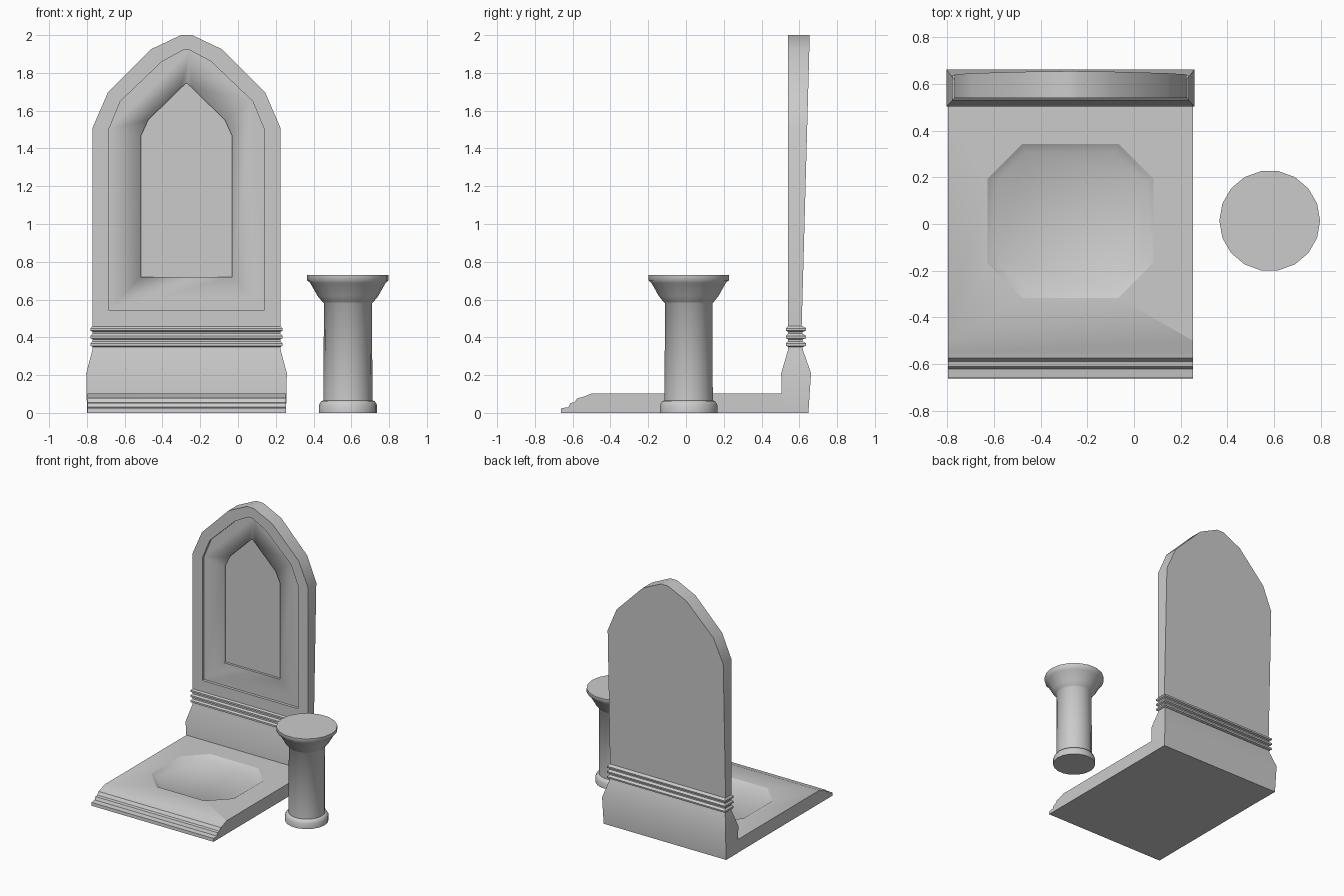
import bpy, bmesh, math

if "Cube" in bpy.data.objects:
    bpy.data.objects.remove(bpy.data.objects["Cube"])

CX = -0.2725  # symmetry plane of the seat slab and back


def finish(bm, name, angle=40):
    bmesh.ops.remove_doubles(bm, verts=bm.verts, dist=1e-5)
    bmesh.ops.recalc_face_normals(bm, faces=bm.faces)
    me = bpy.data.meshes.new(name)
    bm.to_mesh(me)
    bm.free()
    ob = bpy.data.objects.new(name, me)
    bpy.context.collection.objects.link(ob)
    bpy.ops.object.select_all(action='DESELECT')
    ob.select_set(True)
    bpy.context.view_layer.objects.active = ob
    bpy.ops.object.shade_smooth_by_angle(angle=math.radians(angle))
    return ob


def loft(bm, rings):
    """Skin equal-length closed rings and cap both ends."""
    loops = [[bm.verts.new(p) for p in r] for r in rings]
    for a, b in zip(loops, loops[1:]):
        for i in range(len(a)):
            j = (i + 1) % len(a)
            bm.faces.new((a[i], a[j], b[j], b[i]))
    bm.faces.new(loops[0])
    bm.faces.new(loops[-1])


def arch(half):
    """Closed arch outline (x, z) mirrored from its right half."""
    return [(CX + x, z) for x, z in half] + [(CX - x, z) for x, z in reversed(half)]


def carve(target, bm, name):
    cutter = finish(bm, name)
    cutter.hide_render = True
    cutter.hide_viewport = False
    mod = target.modifiers.new("recess", 'BOOLEAN')
    mod.object = cutter
    mod.solver = 'EXACT'
    bpy.context.view_layer.objects.active = target
    bpy.ops.object.modifier_apply(modifier=mod.name)
    bpy.data.objects.remove(cutter)


# Floor slab with stepped front edge
step = [(-0.662, 0), (-0.66, 0.025), (-0.622, 0.03), (-0.612, 0.052), (-0.59, 0.056),
        (-0.575, 0.078), (-0.55, 0.083), (-0.5, 0.103), (0.55, 0.103), (0.55, 0)]
bm = bmesh.new()
loft(bm, [[(x, y, z) for y, z in step] for x in (-0.798, 0.253)])
slab = finish(bm, "floor_slab", 35)

# Octagonal recess with sloping rim
def octagon(grow, z):
    a, b, c, d = 0.32 + grow, 0.295 + grow, 0.19 + grow * 0.42, 0.165 + grow * 0.42
    pts = [(a, d), (c, b), (-c, b), (-a, d), (-a, -d), (-c, -b), (c, -b), (a, -d)]
    return [(CX + x, 0.013 + y, z) for x, y in pts]

bm = bmesh.new()
loft(bm, [octagon(0, 0.08), octagon(0.036, 0.103), octagon(0.036, 0.15)])
carve(slab, bm, "octagon_cutter")

# Plinth and three mouldings under the back: (half width, front y, back y, z)
sections = [(0.527, 0.508, 0.648, 0), (0.531, 0.504, 0.662, 0.21), (0.499, 0.539, 0.62, 0.33),
            (0.497, 0.541, 0.616, 0.35)]
for z in (0.361, 0.401, 0.441):
    sections += [(0.497, 0.541, 0.618, z - 0.012), (0.508, 0.53, 0.634, z - 0.006),
                 (0.508, 0.53, 0.636, z + 0.007), (0.497, 0.541, 0.618, z + 0.018)]
bm = bmesh.new()
loft(bm, [[(CX - w, f, z), (CX + w, f, z), (CX + w, b, z), (CX - w, b, z)]
          for w, f, b, z in sections])
finish(bm, "back_plinth", 35)

# Arched back, thickening towards the top
outer = arch([(0.497, 0.44), (0.497, 1.51), (0.417, 1.695), (0.188, 1.925), (0.03, 2.0)])
bm = bmesh.new()
loft(bm, [[(x, 0.54, z) for x, z in outer],
          [(x, 0.612 + 0.043 * (z - 0.44) / 1.56, z) for x, z in outer]])
back = finish(bm, "arched_back", 30)

# Two nested arched panels sunk into the front of the back
panels = [([(0.412, 0.545), (0.412, 1.5), (0.35, 1.65), (0.13, 1.86), (0.018, 1.92)], 0.562),
          ([(0.242, 0.72), (0.242, 1.465), (0.203, 1.55), (0.03, 1.72), (0.008, 1.74)], 0.58)]
for i, (half, depth) in enumerate(panels):
    bm = bmesh.new()
    loft(bm, [[(x, y, z) for x, z in arch(half)] for y in (0.5, depth)])
    carve(back, bm, "panel_cutter_%d" % i)

# Round pedestal with flared capital
profile = [(0.154, 0), (0.154, 0.042), (0.142, 0.062), (0.13, 0.066), (0.127, 0.58),
           (0.137, 0.59), (0.16, 0.618), (0.2, 0.688), (0.216, 0.702), (0.216, 0.73)]
N = 18
bm = bmesh.new()
loft(bm, [[(0.582 + r * math.cos(2 * math.pi * i / N),
            0.014 + r * math.sin(2 * math.pi * i / N), z) for i in range(N)]
          for r, z in profile])
finish(bm, "pedestal", 50)
